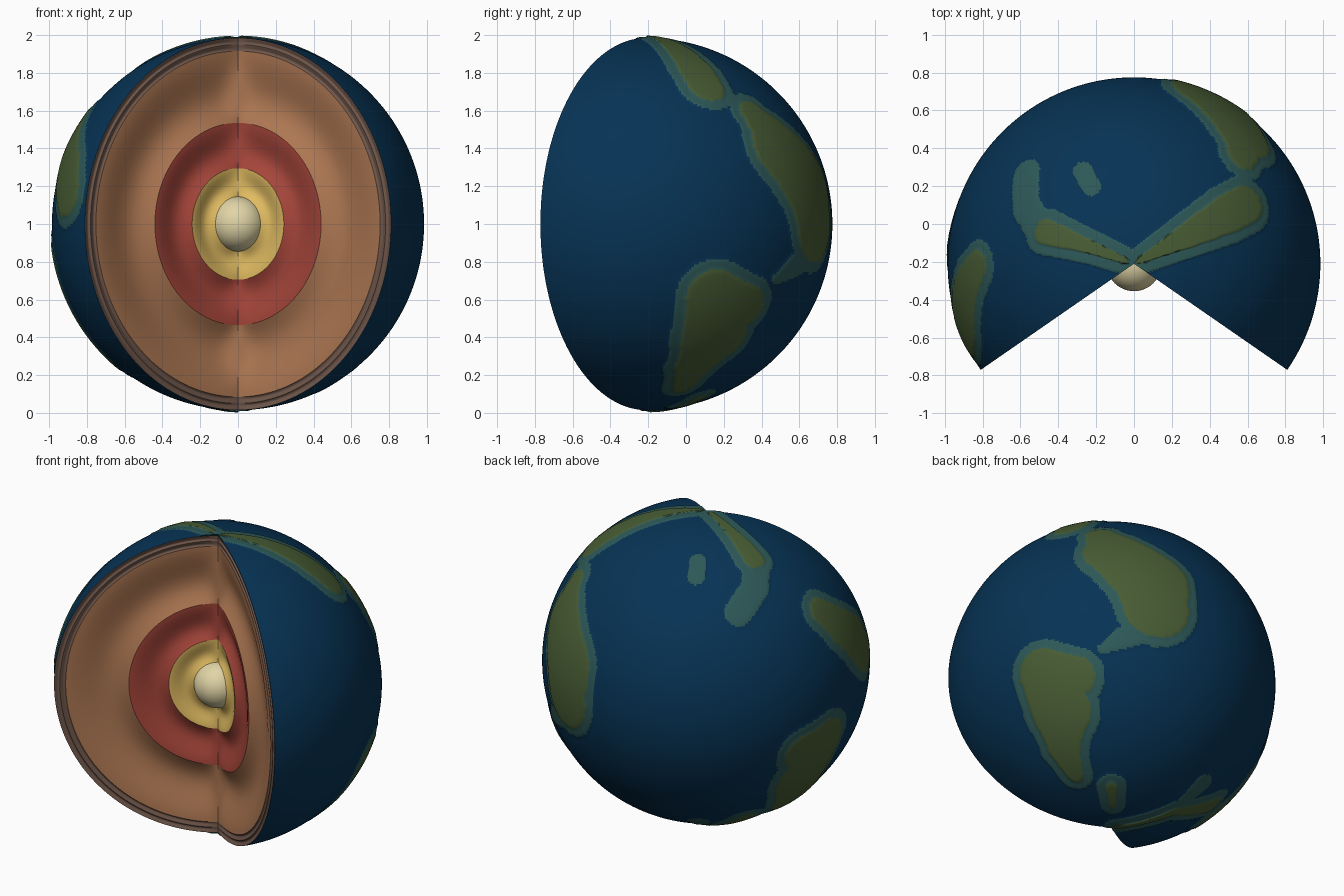
import bpy, bmesh, math
from mathutils import Vector
from mathutils.geometry import intersect_point_line

if "Cube" in bpy.data.objects:
    bpy.data.objects.remove(bpy.data.objects["Cube"])

CENTRE = Vector((0, -0.21, 1))
RADIUS = 0.985
CUT = math.radians(34.7)       # each cut face lies this far in front of the x axis


def material(name, *rgb):
    m = bpy.data.materials.new(name)
    m.use_nodes = True
    m.diffuse_color = (*rgb, 1)
    m.node_tree.nodes["Principled BSDF"].inputs["Base Color"].default_value = (*rgb, 1)
    return m


OCEAN = material("ocean blue", 0.002, 0.033, 0.09)
COAST = material("shallow teal", 0.026, 0.098, 0.096)
LAND = material("land olive", 0.064, 0.108, 0.034)
CRUST = material("crust brown", 0.16, 0.095, 0.07)
MANTLE = material("mantle tan", 0.42, 0.185, 0.085)
OUTER = material("outer core red", 0.38, 0.06, 0.042)
INNER = material("inner core yellow", 0.75, 0.5, 0.12)
CREAM = material("centre cream", 0.75, 0.66, 0.38)


def finish(bm, name, mats):
    mesh = bpy.data.meshes.new(name)
    bm.to_mesh(mesh)
    bm.free()
    obj = bpy.data.objects.new(name, mesh)
    bpy.context.collection.objects.link(obj)
    for m in mats:
        mesh.materials.append(m)
    bpy.ops.object.select_all(action='DESELECT')
    obj.select_set(True)
    bpy.context.view_layer.objects.active = obj
    bpy.ops.object.shade_smooth_by_angle(angle=math.radians(40))


def skin(bm, rows, flip=False):
    """Joins rows of points into a sheet of quads."""
    grid = [[bm.verts.new(p) for p in row] for row in rows]
    for a, b in zip(grid, grid[1:]):
        for i in range(len(a) - 1):
            quad = (a[i], b[i], b[i + 1], a[i + 1])
            bm.faces.new(quad[::-1] if flip else quad)


def direction(azimuth, polar):
    return Vector((math.sin(polar) * math.cos(azimuth),
                   math.sin(polar) * math.sin(azimuth), math.cos(polar)))


# Land masses: chains of (azimuth, polar angle, half width) in degrees
LANDS = [
    [(28, 2, 1), (28, 20, 4), (28, 34, 6), (28, 43, 6)],
    [(45, 54, 5), (51, 66, 11), (64, 79, 14), (66, 90, 12)],
    [(36, 116, 7), (23, 113, 9), (27, 127, 11), (23, 140, 6), (23, 151, 3)],
    [(160, 3, 1), (159, 14, 2), (160, 30, 4)],
    [(181, 57, 5), (188, 65, 7), (198, 75, 9), (202, 80, 8)],
    [(162, 105, 7), (174, 103, 8), (168, 118, 12), (171, 134, 8)],
    [(52, 167, 1), (50, 158, 2)],
    [(110, 178, 1), (130, 157, 2), (148, 142, 4)],
]
# Shallows without dry land
SHOALS = [
    [(160, 32, 5), (152, 41, 5), (140, 49, 5)],
    [(119, 28, 3), (119, 35, 3)],
    [(125, 156, 2), (120, 144, 4)],
    [(30, 44, 4), (40, 50, 3)],
    [(58, 101, 5), (47, 107, 2)],
]
SHORE = math.radians(3.3)


def capsules(chains):
    out = []
    for chain in chains:
        pts = [(direction(math.radians(a), math.radians(p)), math.radians(w))
               for a, p, w in chain]
        out += list(zip(pts, pts[1:]))
    return out


def distance(p, parts):
    best = 9
    for (a, wa), (b, wb) in parts:
        q, t = intersect_point_line(p, a, b)
        t = min(max(t, 0), 1)
        best = min(best, (p - a.lerp(b, t)).length - wa - (wb - wa) * t)
    return best


land_parts, shoal_parts = capsules(LANDS), capsules(SHOALS)

# Globe shell with the front wedge left open, land lifted a little
COLS, ROWS = 320, 230
bm = bmesh.new()
sweep = math.pi + 2 * CUT
skin(bm, [[direction(sweep * c / COLS - CUT, math.pi * r / ROWS)
           for c in range(COLS + 1)] for r in range(ROWS + 1)])
bmesh.ops.remove_doubles(bm, verts=bm.verts, dist=0.00001)
for f in bm.faces:
    p = f.calc_center_median().normalized()
    d = distance(p, land_parts)
    if d < 0:
        f.material_index = 2
    elif d < SHORE or distance(p, shoal_parts) < 0:
        f.material_index = 1
for v in bm.verts:
    level = sum(f.material_index for f in v.link_faces) / len(v.link_faces)
    v.co = CENTRE + v.co * (RADIUS + 0.006 * level)
finish(bm, "globe_shell", [OCEAN, COAST, LAND])


# Cut faces: every layer is a shallow hollow between two rims on the cut plane
def layer(name, mat, r_out, r_in, dip):
    steps = 16
    bm = bmesh.new()
    for side in (1, -1):
        rows = []
        for i in range(steps + 1):
            t = i / steps
            r = r_out + (r_in - r_out) * t
            hollow = dip * math.sin(math.pi * t ** 1.6)
            row = []
            for k in range(129):
                polar = math.pi * k / 128
                along = r * math.sin(polar)
                depth = hollow * math.tanh(along / 0.06)    # fades out at the axis
                x = along * math.cos(CUT) + depth * math.sin(CUT)
                y = -along * math.sin(CUT) + depth * math.cos(CUT)
                row.append(CENTRE + Vector((side * x, y, r * math.cos(polar))))
            rows.append(row)
        skin(bm, rows, flip=side < 0)
    finish(bm, name, [mat])


layer("crust_outer_ring", CRUST, RADIUS, 0.95, 0.008)
layer("crust_inner_ring", CRUST, 0.95, 0.915, 0.008)
layer("mantle", MANTLE, 0.915, 0.535, 0.05)
layer("outer_core", OUTER, 0.535, 0.295, 0.035)
layer("inner_core", INNER, 0.295, 0.145, 0.025)

# Round centre
bm = bmesh.new()
bmesh.ops.create_uvsphere(bm, u_segments=48, v_segments=32, radius=0.145)
bmesh.ops.translate(bm, verts=bm.verts, vec=CENTRE)
finish(bm, "core_centre", [CREAM])
